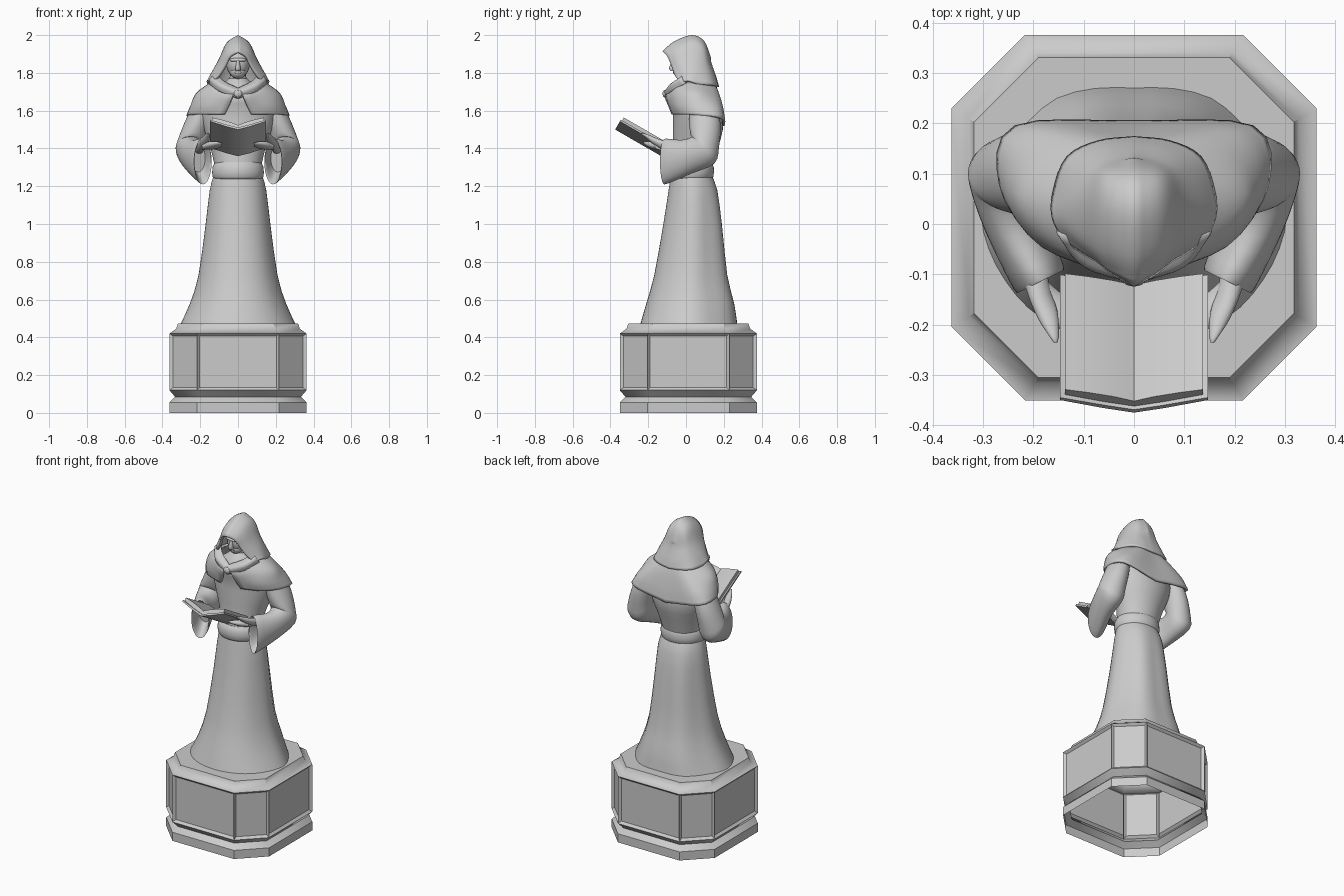
import bpy, bmesh, math
from mathutils import Vector as V


def spline(pts, n, closed=False):
    # smooth curve through the given points
    pts = [V(p) for p in pts]
    m, out = len(pts), []
    for i in range(m if closed else m - 1):
        if closed:
            a, b, c, d = (pts[(i + k) % m] for k in (-1, 0, 1, 2))
        else:
            b, c = pts[i], pts[i + 1]
            a = pts[i - 1] if i else b * 2 - c
            d = pts[i + 2] if i + 2 < m else c * 2 - b
        for k in range(n):
            t = k / n
            out.append(b + (c - a) * (t / 2) + (a * 2 - b * 5 + c * 4 - d) * (t * t / 2)
                       + (b * 3 - a - c * 3 + d) * (t ** 3 / 2))
    if not closed:
        out.append(pts[-1])
    return out


def finish(name, bm, mirror=False, thick=0):
    bmesh.ops.recalc_face_normals(bm, faces=bm.faces)
    me = bpy.data.meshes.new(name)
    bm.to_mesh(me)
    bm.free()
    ob = bpy.data.objects.new(name, me)
    bpy.context.collection.objects.link(ob)
    if mirror:
        ob.modifiers.new("mirror", 'MIRROR').merge_threshold = 0.002
    if thick:
        mod = ob.modifiers.new("thickness", 'SOLIDIFY')
        mod.thickness, mod.offset = thick, 0
    return ob


def surface(name, rows, closed=False, n=4, smooth_rows=True, caps=False, mirror=False, thick=0):
    # skin through rows of points, smoothed in both directions
    rows = [spline(r, n, closed) for r in rows]
    if smooth_rows:
        rows = list(zip(*[spline(col, n) for col in zip(*rows)]))
    bm = bmesh.new()
    grid = [[bm.verts.new(p) for p in r] for r in rows]
    w = len(grid[0])
    for r, s in zip(grid, grid[1:]):
        for j in range(w if closed else w - 1):
            k = (j + 1) % w
            bm.faces.new((r[j], r[k], s[k], s[j]))
    if caps:
        bm.faces.new(grid[0])
        bm.faces.new(grid[-1])
    return finish(name, bm, mirror, thick)


def ring(z, rx, yf, yb, fold=0, count=24):
    # horizontal oval with optional cloth folds at sides and back
    pts = []
    for i in range(count):
        a = 2 * math.pi * i / count
        f = 1 + fold * math.cos(6 * a) * (0.5 + 0.5 * math.sin(a))
        pts.append((rx * math.cos(a) * f, (yf + yb) / 2 + (yb - yf) / 2 * math.sin(a) * f, z))
    return pts


def limb(name, secs, count=12):
    # tube through (centre, half axis, half axis) sections, mirrored
    rows = []
    for c, u, v in secs:
        rows.append([V(c) + V(u) * math.cos(2 * math.pi * i / count)
                     + V(v) * math.sin(2 * math.pi * i / count) for i in range(count)])
    return surface(name, rows, True, 3, caps=True, mirror=True)


def ball(name, loc, size):
    bm = bmesh.new()
    bmesh.ops.create_uvsphere(bm, u_segments=24, v_segments=16, radius=1)
    bmesh.ops.scale(bm, vec=size, verts=bm.verts)
    bmesh.ops.translate(bm, vec=loc, verts=bm.verts)
    return finish(name, bm)


# octagonal pedestal, open underneath, with recessed panels
octagon = [(.217, -.363), (.363, -.217), (.363, .217), (.217, .363),
           (-.217, .363), (-.363, .217), (-.363, -.217), (-.217, -.363)]
bm = bmesh.new()
levels = []
for z, inset in [(0, 0), (.055, 0), (.085, .03), (.12, 0), (.42, 0), (.445, .035), (.472, .045)]:
    s = 1 - inset / .363
    levels.append([bm.verts.new((x * s, .0125 + y * s, z)) for x, y in octagon])
panels = []
for k, (lo, hi) in enumerate(zip(levels, levels[1:])):
    for i in range(8):
        j = (i + 1) % 8
        f = bm.faces.new((lo[i], lo[j], hi[j], hi[i]))
        if k == 3:
            panels.append(f)
bm.faces.new(levels[-1])
bmesh.ops.inset_individual(bm, faces=panels, thickness=.018)
bmesh.ops.inset_individual(bm, faces=panels, thickness=.02, depth=-.014)
finish("pedestal", bm)

# skirt of the robe
surface("robe_skirt", [ring(.46, .305, -.245, .28, .03), ring(.58, .25, -.21, .262, .035),
                       ring(.73, .205, -.168, .225, .04), ring(1.0, .168, -.12, .195, .04),
                       ring(1.18, .148, -.092, .168, .02), ring(1.26, .128, -.08, .135)],
        True, 2, caps=True)

# belt
surface("belt", [ring(1.235, .12, -.08, .13), ring(1.25, .135, -.095, .145),
                 ring(1.30, .135, -.097, .147), ring(1.328, .12, -.08, .135)],
        True, 2, caps=True)

# upper body
surface("torso", [ring(1.30, .122, -.08, .14), ring(1.40, .145, -.07, .168),
                  ring(1.50, .18, -.07, .195), ring(1.60, .2, -.07, .185),
                  ring(1.67, .165, -.085, .155), ring(1.73, .09, -.055, .13),
                  ring(1.77, .05, -.02, .09)], True, 2, caps=True)

# shoulder cape: rows from neck to hem, front edge round to the back
surface("shoulder_cape", [
    [(.02, -.095, 1.70), (.10, -.05, 1.735), (.135, .04, 1.75), (.08, .13, 1.75), (0, .145, 1.75)],
    [(.03, -.105, 1.67), (.16, -.04, 1.69), (.215, .06, 1.69), (.13, .16, 1.69), (0, .165, 1.69)],
    [(.05, -.085, 1.62), (.18, -.04, 1.63), (.243, .06, 1.63), (.2, .18, 1.62), (0, .187, 1.60)],
    [(.07, -.07, 1.58), (.195, -.02, 1.58), (.262, .08, 1.575), (.235, .19, 1.56), (0, .2, 1.52)],
], mirror=True, thick=.014)

# hood: arched sections from the front rim to the back seam
surface("hood", [
    [(0, -.12, 1.91), (.042, -.095, 1.885), (.065, -.075, 1.84), (.10, -.055, 1.785), (.135, -.03, 1.75)],
    [(0, -.06, 1.96), (.055, -.05, 1.925), (.095, -.03, 1.85), (.135, 0, 1.79), (.158, .015, 1.755)],
    [(0, .03, 1.993), (.055, .03, 1.955), (.095, .04, 1.87), (.13, .055, 1.80), (.155, .065, 1.74)],
    [(0, .09, 1.965), (.05, .09, 1.935), (.08, .095, 1.86), (.105, .115, 1.79), (.13, .13, 1.735)],
    [(0, .122, 1.89), (.03, .118, 1.87), (.05, .122, 1.84), (.06, .145, 1.78), (.07, .16, 1.73)],
    [(0, .124, 1.87), (0, .126, 1.86), (0, .135, 1.83), (0, .156, 1.77), (0, .168, 1.725)],
], mirror=True, thick=.014)

# folded collar running from hood to throat
surface("hood_collar", [
    [(.115, -.01, 1.79), (.07, -.05, 1.75), (.0, -.085, 1.715)],
    [(.145, -.02, 1.77), (.095, -.08, 1.735), (.0, -.112, 1.695)],
    [(.15, 0, 1.745), (.10, -.07, 1.705), (.0, -.105, 1.665)],
], mirror=True, thick=.012)
ball("clasp", (0, -.112, 1.69), (.022, .012, .02))

# head
ball("head", (0, .005, 1.85), (.062, .075, .08))
ball("jaw", (0, -.02, 1.805), (.042, .045, .037))
ball("neck", (0, .03, 1.76), (.045, .045, .08))
ball("brow", (0, -.052, 1.868), (.045, .022, .012))
ball("mouth", (0, -.06, 1.803), (.018, .01, .008))
surface("nose", [ring(1.81, .014, -.082, -.05, 0, 8), ring(1.825, .014, -.09, -.05, 0, 8),
                 ring(1.87, .007, -.073, -.05, 0, 8)], True, 2, caps=True)

# wide sleeves with hollow cuffs
limb("sleeve", [
    ((.18, .09, 1.63), (.05, 0, .02), (0, .07, 0)),
    ((.217, .10, 1.53), (.065, 0, .01), (0, .083, 0)),
    ((.245, .10, 1.44), (.075, 0, 0), (0, .075, -.03)),
    ((.253, .09, 1.39), (.076, 0, 0), (0, .06, -.07)),
    ((.235, .0, 1.355), (.062, -.01, 0), (0, .025, -.09)),
    ((.19, -.105, 1.332), (.05, -.023, 0), (0, .002, -.12)),
    ((.19, -.103, 1.332), (.041, -.019, 0), (0, .002, -.108)),
    ((.21, -.04, 1.35), (.036, -.01, 0), (0, .01, -.075)),
])

# hands: palm with thumb side, and fingers under the book
limb("hand", [
    ((.205, -.06, 1.40), (.025, 0, 0), (0, .01, -.028)),
    ((.19, -.13, 1.42), (.024, 0, 0), (0, .015, -.03)),
    ((.172, -.18, 1.445), (.02, -.005, 0), (0, .01, -.024)),
    ((.16, -.218, 1.468), (.011, 0, 0), (0, .006, -.013)),
    ((.156, -.235, 1.476), (.004, 0, 0), (0, .002, -.004)),
])
limb("fingers", [
    ((.19, -.13, 1.412), (0, .035, 0), (0, 0, .02)),
    ((.15, -.17, 1.415), (0, .036, -.012), (0, .008, .017)),
    ((.11, -.19, 1.418), (0, .034, -.014), (0, .006, .012)),
    ((.085, -.20, 1.42), (0, .02, -.008), (0, .004, .006)),
])


# open book: cross-section (x, height) swept along the tilted spine
def book_part(name, half, start, end):
    d, n = V((0, .867, -.5)), V((0, .5, .867))
    loop = half + [(-x, h) for x, h in reversed(half) if x > 0]
    bm = bmesh.new()
    ends = [[bm.verts.new(V((x, -.375, 1.5)) + n * h + d * s) for x, h in loop] for s in (start, end)]
    half_count = len(half)
    m = len(loop)
    for i in range(m):
        j = (i + 1) % m
        bm.faces.new((ends[0][i], ends[0][j], ends[1][j], ends[1][i]))
    for e in ends:
        bm.faces.new(e)
    finish(name, bm)


book_part("book_cover", [(0, 0), (.06, .018), (.147, .05), (.147, .06), (.06, .03), (0, .012)], 0, .282)
book_part("book_pages", [(0, .012), (.06, .03), (.137, .058), (.137, .078), (.09, .066), (.04, .05), (0, .032)],
          .008, .274)

bpy.ops.object.select_all(action='SELECT')
bpy.context.view_layer.objects.active = bpy.data.objects["pedestal"]
bpy.ops.object.shade_smooth_by_angle(angle=math.radians(40))
